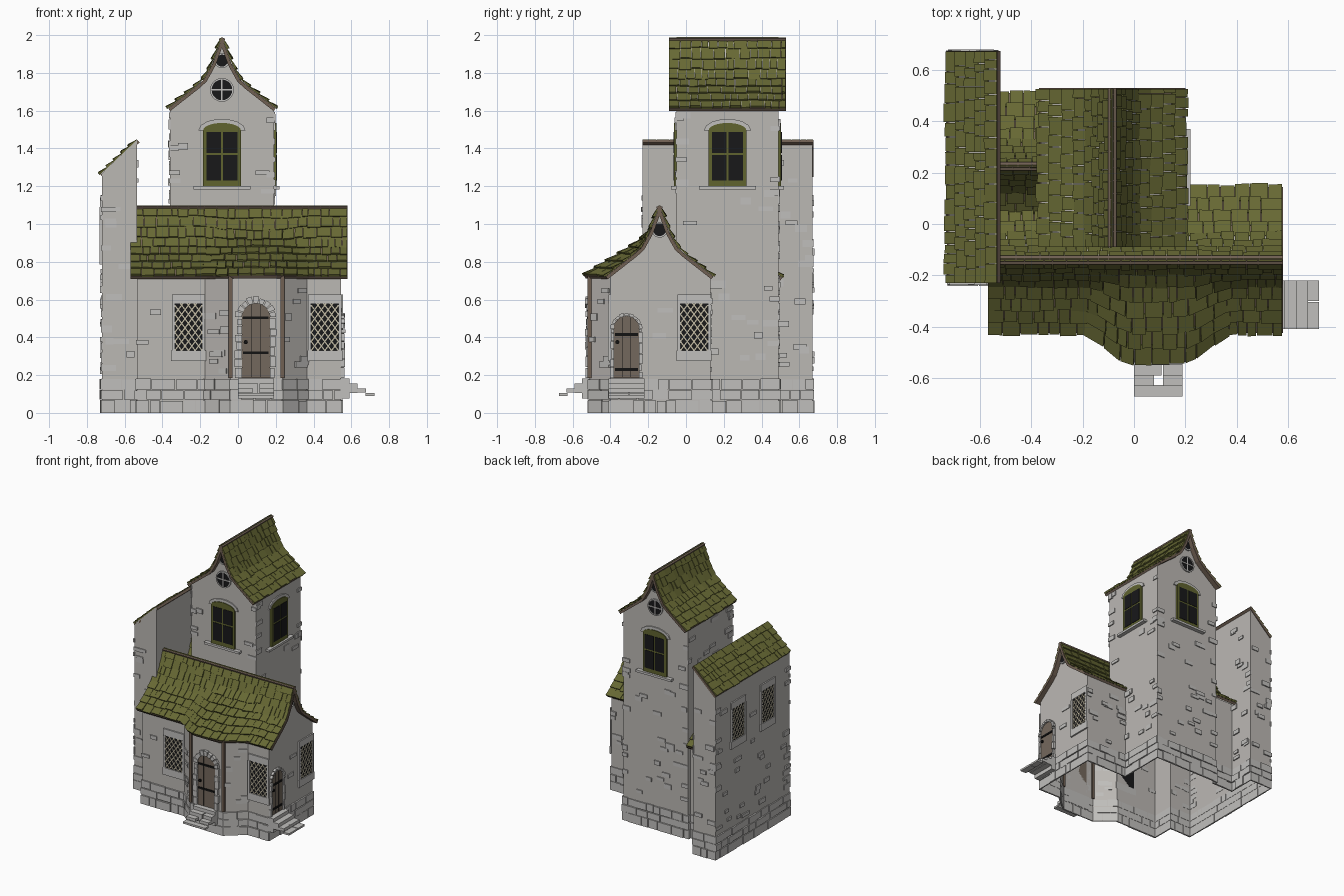
import bpy, bmesh, math, random
from mathutils import Vector

if "Cube" in bpy.data.objects:
    bpy.data.objects.remove(bpy.data.objects["Cube"])
random.seed(4)
R = random.uniform
COLS = {"wall plaster": (.50, .48, .455), "grey stone": (.53, .52, .505), "roof green": (.135, .14, .034),
        "frame green": (.115, .125, .028), "door wood": (.175, .14, .11), "brown trim": (.16, .115, .085),
        "black iron": (.006, .006, .006), "dark glass": (.009, .009, .01), "pale lead": (.55, .50, .37)}
MATS = {}
for k, c in COLS.items():
    MATS[k] = bpy.data.materials.new(k)
    MATS[k].diffuse_color = (*c, 1)
parts = {}

def part(name, mat):
    return parts.setdefault(name, (bmesh.new(), mat))[0]

def frame(a, b):
    """Wall frame: origin, direction along the wall, outward normal, length."""
    a, b = Vector((*a, 0)), Vector((*b, 0))
    d = (b - a).normalized()
    return a, d, Vector((d.y, -d.x, 0)), (b - a).length

def plate(bm, F, pts, d0, d1):
    """Extruded polygon lying on a wall; pts are (along, height)."""
    at = lambda p, d: bm.verts.new(F[0] + F[1] * p[0] + F[2] * d + Vector((0, 0, p[1])))
    lo, hi = [at(p, d0) for p in pts], [at(p, d1) for p in pts]
    n = len(pts)
    bm.faces.new(hi)
    bm.faces.new(lo[::-1])
    for i in range(n):
        bm.faces.new((lo[i], lo[(i + 1) % n], hi[(i + 1) % n], hi[i]))

def box(bm, F, u0, u1, z0, z1, d0, d1):
    plate(bm, F, [(u0, z0), (u1, z0), (u1, z1), (u0, z1)], d0, d1)

def arc(cx, cz, rx, rz, a0=0, a1=math.pi, n=12):
    return [(cx + rx * math.cos(a0 + (a1 - a0) * i / n), cz + rz * math.sin(a0 + (a1 - a0) * i / n)) for i in range(n + 1)]

def arch(cx, w, z0, zs, rise):
    return [(cx - w / 2, z0), (cx + w / 2, z0)] + arc(cx, zs, w / 2, rise)

def band(bm, F, inner, outer, d0, d1):
    for i in range(len(inner) - 1):
        plate(bm, F, [inner[i], outer[i], outer[i + 1], inner[i + 1]], d0, d1)

# ---- walls: open-bottom shell following the floor plan
PLAN = [(-.72, -.23), (-.535, -.23), (-.535, -.40), (-.175, -.40), (-.04, -.51), (.235, -.51), (.365, -.40),
        (.545, -.40), (.545, .13), (.19, .13), (.19, .49), (-.36, .49), (-.36, .46), (-.535, .46), (-.535, .67), (-.72, .67)]
SEG = [frame(PLAN[i], PLAN[(i + 1) % len(PLAN)]) for i in range(len(PLAN))]
bm = part("lower_walls", "wall plaster")
for o, d, n, L in SEG:
    q = [o, o + d * L, o + d * L + Vector((0, 0, .725)), o + Vector((0, 0, .725))]
    bm.faces.new([bm.verts.new(p) for p in q])

PROF = [(0, .375), (.05, .235), (.10, .145), (.285, 0)]
def gable(c, half, base, z0):
    top = [(d, z) for d, z in PROF if d < half] + [(half, .145 * (.285 - half) / .185)]
    side = [(c + d, base + z - .004) for d, z in top]
    return [(c - half, z0)] + [(2 * c - p, z) for p, z in side[:0:-1]] + side + [(c + half, z0)]

def shell(name, pts, axis, v0, v1):
    """Extrude an outline along x or y, leaving the bottom open."""
    bm = part(name, "wall plaster")
    mk = lambda p, v: bm.verts.new((v, p[0], p[1]) if axis == "x" else (p[0], v, p[1]))
    A, B = [mk(p, v0) for p in pts], [mk(p, v1) for p in pts]
    bm.faces.new(A)
    bm.faces.new(B)
    for i in range(len(pts) - 1):
        bm.faces.new((A[i], A[i + 1], B[i + 1], B[i]))

shell("tower_walls", gable(-.085, .275, 1.62, .72), "y", -.05, .49)
shell("hall_gable_walls", gable(-.135, .265, .722, .722), "x", -.535, .545)
shell("wing_walls", [(-.72, .72), (-.72, 1.27), (-.535, 1.445), (-.535, .72)], "y", -.23, .67)

# ---- roofs: solid deck plus overlapping irregular tiles
def roof(name, place, prof, u0, u1, rows, nu=1, tw=.055):
    def f(u, t):
        P = prof(u)
        ls = [math.dist(P[i], P[i + 1]) for i in range(len(P) - 1)]
        s = t * sum(ls)
        for i, l in enumerate(ls):
            if s <= l or i == len(ls) - 1:
                k = s / l
                return Vector(place(u, *[P[i][j] + (P[i + 1][j] - P[i][j]) * k for j in (0, 1)]))
            s -= l
    deck = part(name + "_deck", "brown trim")
    g = [[deck.verts.new(f(u0 + (u1 - u0) * i / nu, j / 10)) for j in range(11)] for i in range(nu + 1)]
    flip = (f(u1, 0) - f(u0, 0)).cross(f(u0, 1) - f(u0, 0)).z < 0
    for i in range(nu):
        for j in range(10):
            q = [g[i][j], g[i + 1][j], g[i + 1][j + 1], g[i][j + 1]]
            deck.faces.new(q[::-1] if flip else q)
    bm = part(name + "_tiles", "roof green")
    for r in range(rows):
        u = u0
        while u < u1 - .001:
            w = R(.6, 1.4) * tw
            e = u1 if u + w > u1 - .02 else u + w
            t0, t1 = max(0, (r - .15) / rows), (r + 1 + R(-.08, .1)) / rows
            q = [f(u, t0), f(e - .003, t0), f(e - .003, t1), f(u, t1)]
            n = (q[1] - q[0]).cross(q[3] - q[0]).normalized()
            n = -n if n.z < 0 else n
            h = R(.011, .018)
            lo = [bm.verts.new(p + n * .001) for p in q]
            hi = [bm.verts.new(p + n * k) for p, k in zip(q, (.004, .004, h, h + R(-.003, .003)))]
            for fc in [hi, lo[::-1]] + [[lo[i], lo[(i + 1) % 4], hi[(i + 1) % 4], hi[i]] for i in range(4)]:
                bm.faces.new(fc)
            u = e

def bulge(u):
    w = max(0, min(1, (u + .2) / .2, (.39 - u) / .2))
    w = w * w * (3 - 2 * w)
    far = [(0, .375), (.05, .235), (.11, .18), (.40, .005)]
    return [(a + (c - a) * w, b + (d - b) * w) for (a, b), (c, d) in zip(PROF, far)]

flat = lambda u: PROF
for s, nm in ((-1, "left"), (1, "right")):
    roof("tower_roof_" + nm, lambda u, d, z, s=s: (-.085 + s * d, u, 1.612 + z), flat, -.09, .53, 8)
roof("hall_roof_front", lambda u, d, z: (u, -.14 - d, .722 + z), bulge, -.57, .58, 8, 40)
roof("hall_roof_back", lambda u, d, z: (u, -.14 + d, .722 + z), flat, -.535, .58, 8)
for s, nm in ((-1, "front"), (1, "back")):
    roof("link_roof_" + nm, lambda u, d, z, s=s: (u, .225 + s * d, .715 + z), flat, -.535, -.36, 8)
roof("wing_roof", lambda u, d, z: (-.533 - d, u, z), lambda u: [(0, 1.445), (.195, 1.262)], -.23, .675, 5)

# ---- foundation stones
bm = part("foundation_stones", "grey stone")
for F in SEG:
    for z0, z1 in ((0, .07), (.07, .125), (.125, .183)):
        u = -.006
        while u < F[3]:
            w = R(.05, .13)
            e = F[3] + .006 if u + w > F[3] - .03 else u + w
            box(bm, F, u, e - .004, z0, z1 - R(.002, .008), -.002, R(.005, .013))
            u = e

# ---- openings
def lattice_window(F, cx, z0, z1, w=.145):
    u0, u1 = cx - w / 2, cx + w / 2
    box(part("lattice_glass", "dark glass"), F, u0, u1, z0, z1, 0, .004)
    st, ld = part("window_surrounds", "grey stone"), part("lattice_lead", "pale lead")
    for a, b in ((u0 - .016, u0), (u1, u1 + .016)):
        box(st, F, a, b, z0, z1, 0, .012)
    box(st, F, u0 - .016, u1 + .016, z1, z1 + .05, 0, .01)
    box(st, F, u0 - .02, u1 + .02, z0 - .055, z0, 0, .012)
    r, s = .75, .036
    for sg in (-1, 1):
        for k in range(-8, 14):
            c = u0 + k * s
            za, zb = sorted(((u0 - c) / (sg * r) + z0, (u1 - c) / (sg * r) + z0))
            za, zb = max(za, z0), min(zb, z1)
            if zb - za > .01:
                ua, ub = c + sg * (za - z0) * r, c + sg * (zb - z0) * r
                plate(ld, F, [(ua - .004, za), (ua + .004, za), (ub + .004, zb), (ub - .004, zb)], .003, .008)

def tower_window(F, cx):
    plate(part("tower_window_frames", "frame green"), F, arch(cx, .2, 1.2, 1.495, .04), 0, .014)
    g = part("tower_window_glass", "dark glass")
    for a, b in ((-.082, -.006), (.006, .082)):
        for c, d in ((1.23, 1.365), (1.377, 1.487)):
            box(g, F, cx + a, cx + b, c, d, .01, .017)
    st = part("tower_window_stone", "grey stone")
    box(st, F, cx - .15, cx + .15, 1.183, 1.2, 0, .03)
    band(st, F, arc(cx, 1.495, .1, .04, n=7), arc(cx, 1.495, .125, .062, n=7), 0, .009)

def round_window(F, cx, z, r, cross):
    T = 2 * math.pi
    plate(part("round_glass", "dark glass"), F, arc(cx, z, r, r, 0, T, 20)[:-1], 0, .005)
    st = part("round_window_rims", "grey stone")
    band(st, F, arc(cx, z, r, r, 0, T, 20), arc(cx, z, r + .008, r + .008, 0, T, 20), 0, .01)
    if cross:
        box(st, F, cx - .004, cx + .004, z - r, z + r, .003, .009)
        box(st, F, cx - r, cx + r, z - .004, z + .004, .003, .009)

def door(F, cx, w, zs, hinges, t):
    r = w / 2
    plate(part("doors", "door wood"), F, arch(cx, w, .185, zs, r), 0, .008)
    ir, st = part("door_ironwork", "black iron"), part("door_stones", "grey stone")
    for k in (-1, 1):
        box(ir, F, cx + k * w / 6 - .0015, cx + k * w / 6 + .0015, .19, zs + r * .9, .006, .009)
    for z in hinges:
        box(ir, F, cx - r * .9, cx + r * .9, z - .007, z + .007, .006, .014)
    plate(ir, F, arc(cx - r * .72, .375, .011, .011, 0, 2 * math.pi, 10)[:-1], .006, .018)
    for s in (-1, 1):
        z = .185
        while z < zs - .01:
            e = min(zs, z + R(.035, .06))
            a, b = sorted((cx + s * r, cx + s * (r + t * R(.7, 1.3))))
            box(st, F, a, b, z, e - .004, 0, R(.015, .025))
            z = e
    for i in range(9):
        a, q = math.pi * i / 9 + .03, r + t * R(.8, 1.25)
        b = a + math.pi / 9 - .06
        band(st, F, arc(cx, zs, r, r, a, b, 1), arc(cx, zs, q, q, a, b, 1), 0, R(.015, .025))

def steps(F, u0, u1, depth):
    bm = part("steps", "grey stone")
    for i, low in enumerate((.075, .105, .108, .09)):
        for j in range(2):
            m, h = u0 + (u1 - u0) * R(.4, .6), .182 - .026 * i
            box(bm, F, u0 if j == 0 else m, m - .003 if j == 0 else u1, low, h, depth * i / 4 - .004, depth * (i + 1) / 4)

front, porch, right_bay, side = SEG[2], SEG[4], SEG[6], SEG[7]
TOWER = [(-.36, -.05), (.19, -.05), (.19, .49), (-.36, .49)]
TW = [frame(TOWER[i], TOWER[(i + 1) % 4]) for i in range(4)]
wing_left = SEG[15]
lattice_window(front, .273, .33, .578)
lattice_window(right_bay, .095, .33, .578)
lattice_window(side, .443, .33, .578)
for u in (.27, .63):
    lattice_window(wing_left, u, .84, 1.09)
for i, cx in ((0, .275), (1, .27), (2, .275)):
    tower_window(TW[i], cx)
for i in (0, 2):
    round_window(TW[i], .275, 1.71, .055, True)
    round_window(TW[i], .275, 1.865, .032, False)
round_window(side, .26, .97, .034, False)
door(porch, .135, .15, .505, (.318, .504), .032)
door(side, .085, .135, .445, (.23, .415), .016)
steps(porch, .04, .23, .162)
steps(side, -.01, .18, .177)

# porch corner posts
for u in (0, porch[3]):
    box(part("porch_posts", "brown trim"), porch, u - .01, u + .01, .185, .725, -.01, .012)

# ---- scattered facing stones and corner stones; blocked = (u0, u1, z0, z1)
tw_block = [(.1, .45, 1.15, 1.58)]
SPOTS = [(front, .2, .68, [(.17, .38, .2, .68)]), (SEG[0], .2, 1.2, []), (SEG[3], .2, .68, []), (SEG[5], .2, .68, []),
         (side, .2, .68, [(0, .19, .1, .58), (.34, .54, .2, .68)]), (SEG[9], .2, .75, []), (SEG[8], .2, .68, []),
         (SEG[10], .2, 1.1, []), (wing_left, .2, 1.22, [(.15, .4, .74, 1.16), (.5, .75, .74, 1.16)]),
         (SEG[14], .2, 1.22, []), (SEG[13], .2, 1.4, []), (TW[0], 1.12, 1.6, tw_block), (TW[1], .9, 1.6, tw_block),
         (TW[2], 1.1, 1.6, tw_block), (TW[3], 1.1, 1.6, [])]
bm = part("facing_stones", "grey stone")
for F, z0, z1, blocked in SPOTS:
    for k in range(int(F[3] * (z1 - z0) * 45) + 5):
        w, h, z = R(.04, .085), R(.022, .038), R(z0, z1 - .03)
        u = R(.005, max(.006, F[3] - w))
        if k % 3 == 0:
            u = random.choice((-.005, F[3] - w + .005))
        if w < F[3] and not any(u < b and u + w > a and z < d and z + h > c for a, b, c, d in blocked):
            box(bm, F, u, u + w, z, z + h, -.002, R(.005, .01))

# ---- turn every part into an object
for name, (bm, mat) in parts.items():
    if not name.endswith("_deck"):
        bmesh.ops.recalc_face_normals(bm, faces=bm.faces)
    me = bpy.data.meshes.new(name)
    bm.to_mesh(me)
    bm.free()
    me.materials.append(MATS[mat])
    ob = bpy.data.objects.new(name, me)
    bpy.context.collection.objects.link(ob)
    if name.endswith("_deck"):
        m = ob.modifiers.new("thickness", "SOLIDIFY")
        m.thickness, m.offset = .018, -1

for m in bpy.data.materials:
    if m.users and not m.is_grease_pencil:
        m.use_nodes = True
        m.node_tree.nodes["Principled BSDF"].inputs["Base Color"].default_value = m.diffuse_color
